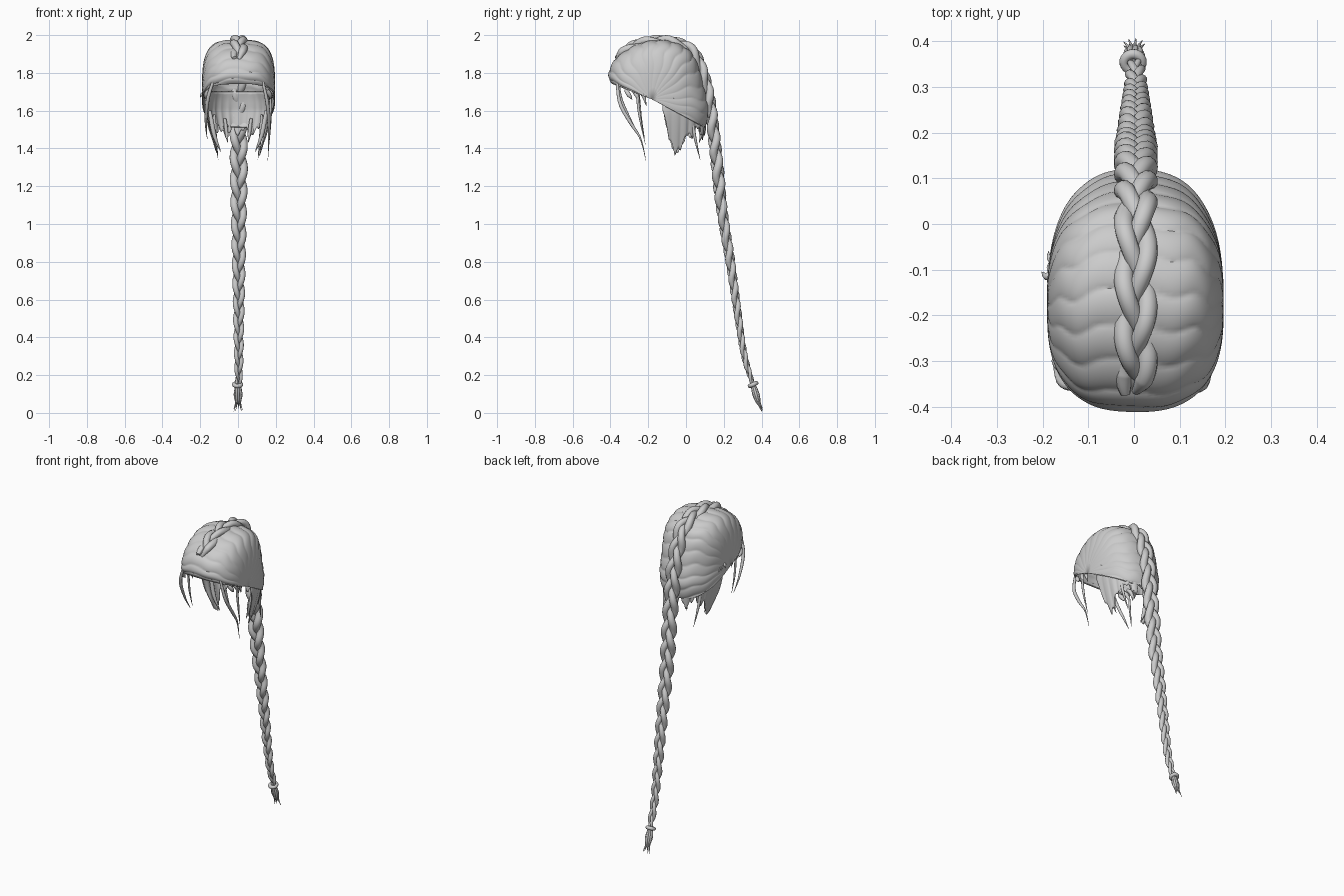
import bpy, bmesh, math, random
from mathutils import Vector

if "Cube" in bpy.data.objects:
    bpy.data.objects.remove(bpy.data.objects["Cube"])
random.seed(4)

def spline(pts, t):
    """Catmull-Rom through pts, t in 0..1"""
    n = len(pts) - 1
    f = min(max(t, 0), 1) * n
    i = min(int(f), n - 1)
    k = f - i
    p = [Vector(pts[min(max(j, 0), n)]) for j in (i - 1, i, i + 1, i + 2)]
    return 0.5 * (2 * p[1] + (p[2] - p[0]) * k + (2 * p[0] - 5 * p[1] + 4 * p[2] - p[3]) * k * k
                  + (3 * p[1] - p[0] - 3 * p[2] + p[3]) * k ** 3)

def smooth(ob, angle=40):
    bpy.ops.object.select_all(action='DESELECT')
    ob.select_set(True)
    bpy.context.view_layer.objects.active = ob
    bpy.ops.object.shade_smooth_by_angle(angle=math.radians(angle))

def add_object(name, mesh):
    ob = bpy.data.objects.new(name, mesh)
    bpy.context.collection.objects.link(ob)
    return ob

def sheet(name, f, nu, nv, thick):
    """Thin shell over the surface f(u, v), u and v in 0..1"""
    bm = bmesh.new()
    g = [[bm.verts.new(f(i / nu, j / nv)) for j in range(nv + 1)] for i in range(nu + 1)]
    for i in range(nu):
        for j in range(nv):
            bm.faces.new((g[i][j], g[i + 1][j], g[i + 1][j + 1], g[i][j + 1]))
    bmesh.ops.remove_doubles(bm, verts=bm.verts, dist=1e-5)
    bmesh.ops.recalc_face_normals(bm, faces=bm.faces)
    me = bpy.data.meshes.new(name)
    bm.to_mesh(me)
    bm.free()
    ob = add_object(name, me)
    m = ob.modifiers.new("thickness", 'SOLIDIFY')
    m.thickness, m.offset = thick, 0
    smooth(ob, 40)
    return ob

def tubes(name, strands, sides=3):
    """Round strands, each a list of (point, radius)"""
    cu = bpy.data.curves.new(name, 'CURVE')
    cu.dimensions = '3D'
    cu.bevel_depth, cu.bevel_resolution, cu.use_fill_caps = 1, sides, True
    for st in strands:
        sp = cu.splines.new('POLY')
        sp.points.add(len(st) - 1)
        for q, (p, r) in zip(sp.points, st):
            q.co, q.radius = (*p, 1), r
    tmp = add_object(name + "_curve", cu)
    me = bpy.data.meshes.new_from_object(tmp.evaluated_get(bpy.context.evaluated_depsgraph_get()))
    bpy.data.objects.remove(tmp)
    ob = add_object(name, me)
    smooth(ob, 60)
    return ob

def wisp(pts, r, n=14):
    return [(spline(pts, i / n), r * (0.55 + 0.45 * math.sin(math.pi * i / n)) * (1 - (i / n) ** 2) + 0.0006)
            for i in range(n + 1)]

# Hair cap: combed panels fanning from each ear up to the centre line
PROFILE = [(-.392, 1.745, 0), (-.409, 1.79, 0), (-.375, 1.87, 0), (-.28, 1.94, 0),
           (-.17, 1.972, 0), (-.06, 1.96, 0), (.025, 1.91, 0), (.07, 1.82, 0), (.1, 1.7, 0),
           (.118, 1.6, 0), (.1, 1.51, 0)]
EAR = Vector((-.18, 1.66))

def cap(u, v):
    a = (2 * v - 1) * math.pi / 2
    n = 2.5 + 1.2 * math.exp(-((u - .42) / .2) ** 2)      # squarer over the crown
    c, s = max(math.cos(a), 0) ** (2 / n), abs(math.sin(a)) ** (2 / n)
    h = abs(math.sin(math.pi * (u * 14 + .4 * s + .12 * math.sin(9 * a)))) ** .6
    p = EAR + (spline(PROFILE, u).xy - EAR) * c * (.976 + .024 * h)
    x = .003 + math.copysign(.190 * s * (1 + .02 * h * c), a)
    return (x, p.x, p.y)

sheet("hair_cap", cap, 150, 60, .006)

# Nape hair: ragged sheet hanging behind the ears and round the back
HEM = [1.47, 1.52, 1.45, 1.49, 1.52, 1.46, 1.48, 1.4, 1.375, 1.46, 1.62]

def nape(u, v):
    w = 2 * u - 1
    f = abs(w) * 10
    i = min(int(f), 9)
    hem = HEM[i] + (HEM[i + 1] - HEM[i]) * (f - i) + .012 * math.sin(w * 61)
    z = 1.70 + (hem - 1.70) * v
    a = w * math.radians(102)
    t = max(0, (1.66 - z) / .28)
    k = 1 + .04 * abs(math.sin(w * 22)) * v - .12 * max(0, (z - 1.6) / .1)   # tucks in under the cap
    x = .003 + math.copysign(abs(math.sin(a)) ** .85, a) * .183 * (1 - .38 * t ** 1.3) * k
    return (x, -.085 + .195 * math.cos(a) * (1 - .12 * t) * k, z)

sheet("nape_hair", nape, 120, 16, .005)

# Three-strand braid over the crown and down the back
PATH = [(0, -.365, 1.87), (0, -.285, 1.935), (0, -.17, 1.967), (0, -.05, 1.957), (0, .035, 1.912), (0, .085, 1.81),
        (0, .12, 1.68), (0, .142, 1.52), (0, .167, 1.3), (0, .19, 1.08), (0, .235, .8), (0, .278, .5),
        (0, .31, .3), (0, .355, .15)]
N = 420
line = [spline(PATH, i / N) for i in range(N + 1)]
dist = [0]
for a, b in zip(line, line[1:]):
    dist.append(dist[-1] + (b - a).length)
strands, phase = [[], [], []], 0
for i, p in enumerate(line):
    d = dist[i] / dist[-1]
    size = 1.0 if d < .5 else 1 - .55 * (d - .5) / .5
    if i:
        phase += (dist[i] - dist[i - 1]) * math.tau / (.37 * (.35 + .65 * size))
    t = (line[min(i + 1, N)] - line[max(i - 1, 0)]).normalized()
    out = Vector((1, 0, 0)).cross(t)
    for k in range(3):
        q = phase + k * math.tau / 3
        r = .0212 * size * min(1, .5 + d * 25) * (1 - .06 * math.cos(2 * q - .5))
        if d > .96:
            r *= 1 - 8 * (d - .96)
        strands[k].append((p + Vector((.004 + .026 * size * math.sin(q), 0, 0))
                           + out * .013 * size * math.sin(2 * q), r))
tubes("braid", strands, 4)

# Hair tie and loose braid end
bpy.ops.mesh.primitive_torus_add(location=(-.002, .355, .15), rotation=(.4, 0, 0), major_radius=.019,
                                 minor_radius=.011, major_segments=28, minor_segments=12)
bpy.context.object.name = "hair_tie"
smooth(bpy.context.object)
end = []
for k in range(9):
    a = k * math.tau / 9
    x, y = math.cos(a), math.sin(a)
    e = random.uniform(.004, .05)
    end.append(wisp([(x * .007, .354 + y * .007, .155), (x * .017, .37 + y * .013, .1),
                     (x * .012, .383 + y * .008, .055), (x * .024, .395 + y * .012, e)], .0075))
tubes("braid_end", end)

# Loose face strands: long on the right, shorter on the left
tubes("face_strands", [
    wisp([(.13, -.365, 1.76), (.155, -.35, 1.64), (.165, -.29, 1.53), (.163, -.24, 1.45), (.158, -.212, 1.335)], .011),
    wisp([(.172, -.26, 1.69), (.172, -.245, 1.57), (.165, -.215, 1.42)], .008),
    wisp([(-.13, -.36, 1.76), (-.16, -.345, 1.66), (-.17, -.29, 1.54), (-.163, -.24, 1.45)], .011),
    wisp([(-.172, -.25, 1.69), (-.172, -.24, 1.57), (-.165, -.22, 1.46)], .007)])

# Short locks under the temples, tufts at the ears and wisps at the neck
small = []
for s in (-1, 1):
    for y, z in ((-.30, 1.66), (-.26, 1.64), (-.225, 1.625)):
        small.append(wisp([(s * .155, y - .02, 1.71), (s * .17, y, 1.68), (s * .168, y + .015, z)], .014, 8))
    for k in range(3):
        y = -.14 + .025 * k
        small.append(wisp([(s * .172, y, 1.69), (s * .186, y + .015, 1.685 - .006 * k),
                           (s * .187, y + .03, 1.66)], .006, 8))
    small.append(wisp([(s * .125, .03, 1.58), (s * .12, .045, 1.47), (s * .105, .075, 1.34)], .010))
    small.append(wisp([(s * .07, .08, 1.56), (s * .06, .08, 1.48), (s * .055, .07, 1.43)], .011))
    small.append(wisp([(s * .15, -.06, 1.6), (s * .125, -.06, 1.47), (s * .09, -.05, 1.38)], .014))
small.append(wisp([(-.18, -.11, 1.69), (-.192, -.115, 1.685), (-.202, -.105, 1.67)], .010, 6))
tubes("small_locks", small)
